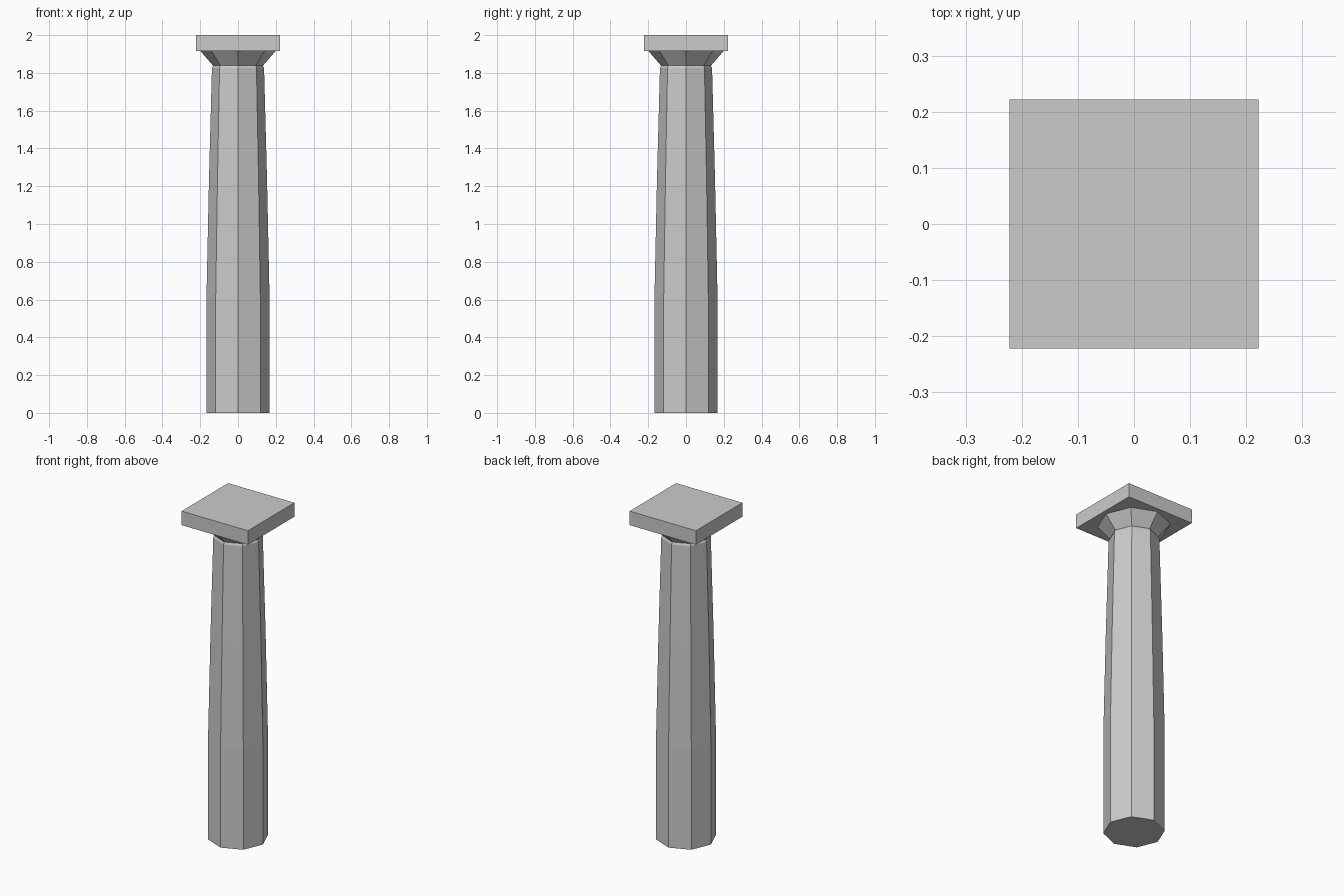
import bpy, bmesh, math

if "Cube" in bpy.data.objects:
    bpy.data.objects.remove(bpy.data.objects["Cube"])

stone = bpy.data.materials.new("pale_stone")
stone.diffuse_color = (0.6, 0.6, 0.6, 1)
stone.use_nodes = True
stone.node_tree.nodes["Principled BSDF"].inputs["Base Color"].default_value = stone.diffuse_color


def add_object(name, bm):
    bmesh.ops.recalc_face_normals(bm, faces=bm.faces)
    mesh = bpy.data.meshes.new(name)
    bm.to_mesh(mesh)
    bm.free()
    mesh.materials.append(stone)
    obj = bpy.data.objects.new(name, mesh)
    bpy.context.collection.objects.link(obj)
    return obj


def octagon_loft(name, profile):
    """Stack octagonal rings of (radius, height), capped at both ends."""
    bm = bmesh.new()
    rings = [[bm.verts.new((r * math.cos(i * math.pi / 4),
                            r * math.sin(i * math.pi / 4), z)) for i in range(8)]
             for r, z in profile]
    for a, b in zip(rings, rings[1:]):
        for i in range(8):
            j = (i + 1) % 8
            bm.faces.new((a[i], a[j], b[j], b[i]))
    bm.faces.new(rings[0])
    bm.faces.new(rings[-1])
    return add_object(name, bm)


# Tapering shaft with a small bevelled neck, flaring into the capital
octagon_loft("shaft_and_capital", [
    (0.167, 0), (0.167, 0.61), (0.154, 1.22), (0.138, 1.825),
    (0.132, 1.838), (0.198, 1.915)])

# Square slab on top
bm = bmesh.new()
bmesh.ops.create_cube(bm, size=1)
bmesh.ops.scale(bm, vec=(0.444, 0.444, 0.085), verts=bm.verts)
bmesh.ops.translate(bm, vec=(0, 0, 1.9575), verts=bm.verts)
add_object("top_slab", bm)
